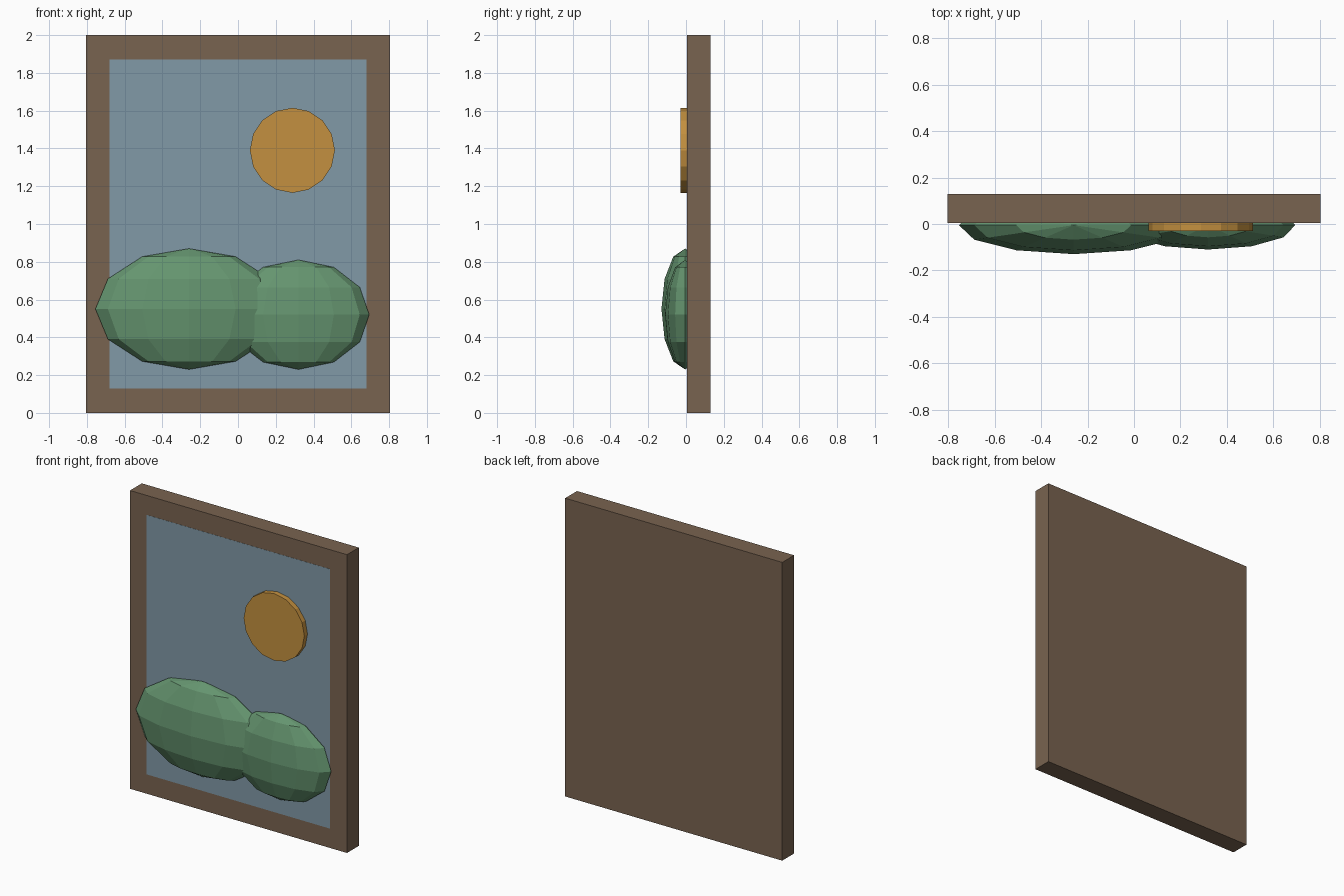
import bpy

if "Cube" in bpy.data.objects:
    bpy.data.objects.remove(bpy.data.objects["Cube"])


def paint(obj, name, rgb):
    mat = bpy.data.materials.get(name) or bpy.data.materials.new(name)
    mat.diffuse_color = (*rgb, 1)
    mat.use_nodes = True
    mat.node_tree.nodes["Principled BSDF"].inputs["Base Color"].default_value = mat.diffuse_color
    obj.data.materials.append(mat)


def box(name, lo, hi, mat, rgb):
    centre = [(a + b) / 2 for a, b in zip(lo, hi)]
    bpy.ops.mesh.primitive_cube_add(size=1, location=centre)
    obj = bpy.context.object
    obj.name = name
    obj.scale = [b - a for a, b in zip(lo, hi)]
    paint(obj, mat, rgb)


def hill(name, centre, radii):
    bpy.ops.mesh.primitive_uv_sphere_add(segments=12, ring_count=6, radius=1, location=centre)
    obj = bpy.context.object
    obj.name = name
    obj.scale = radii
    paint(obj, "hill_green", (0.13, 0.30, 0.16))


# Wooden backing that shows as the frame border
box("frame", (-0.805, 0.005, 0), (0.805, 0.13, 2), "wood_brown", (0.19, 0.125, 0.08))

# Blue sky panel, set almost flush with the front of the frame
box("sky_panel", (-0.68, 0.004, 0.13), (0.68, 0.03, 1.87), "sky_blue", (0.22, 0.32, 0.39))

# Raised sun disc
bpy.ops.mesh.primitive_cylinder_add(vertices=16, radius=0.225, depth=0.05,
                                    location=(0.288, -0.005, 1.39), rotation=(1.5707963, 0, 0))
sun = bpy.context.object
sun.name = "sun"
paint(sun, "sun_orange", (0.55, 0.28, 0.05))

# Two flattened low-poly hills half sunk into the panel
hill("left_hill", (-0.26, -0.005, 0.55), (0.495, 0.125, 0.32))
hill("right_hill", (0.32, -0.005, 0.52), (0.375, 0.105, 0.29))
